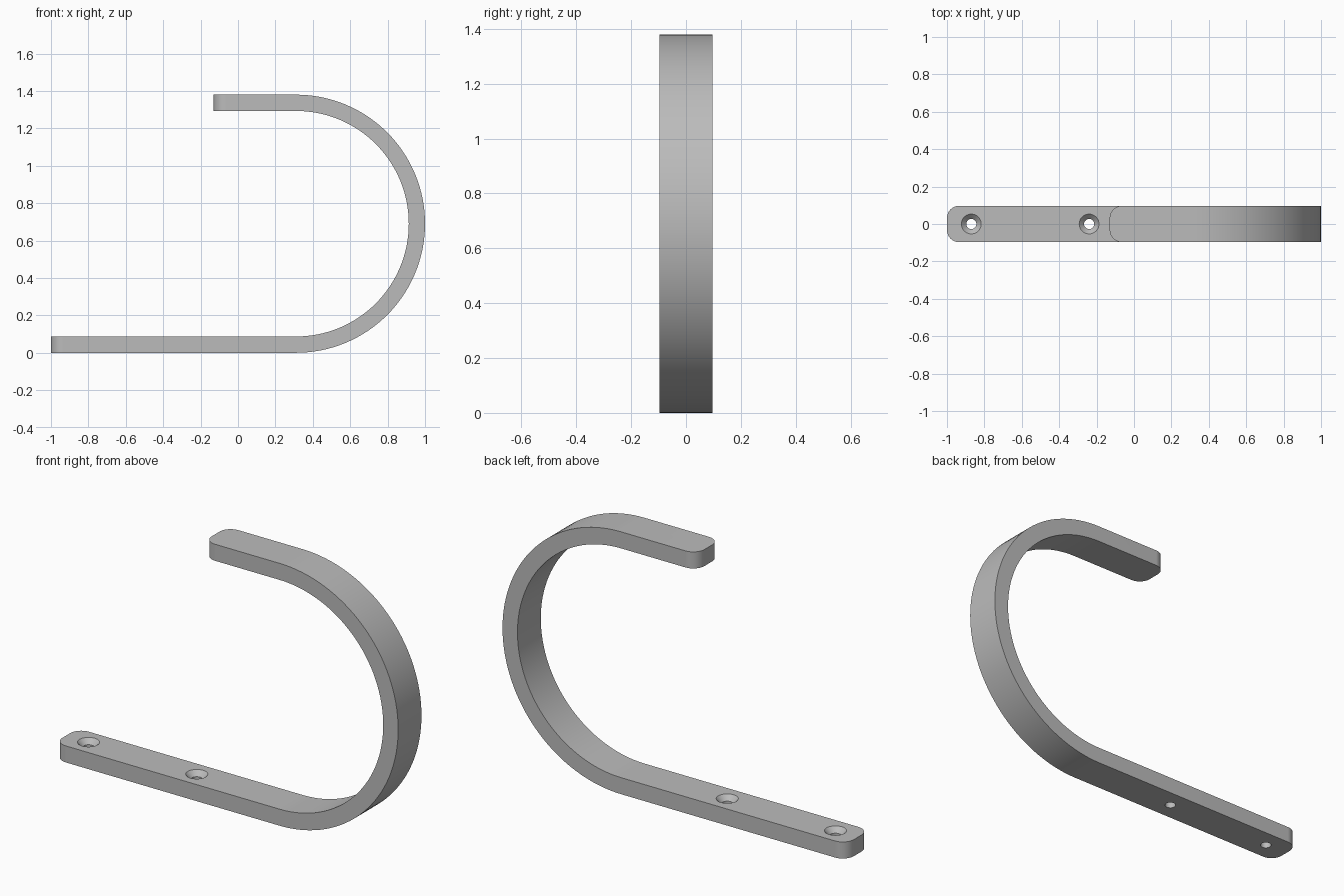
import bpy, bmesh, math

HALF_W = 0.097       # half width of the strip
THICK = 0.087
R_OUT = 0.69         # outer radius of the bend
BEND_X = 0.31        # centre of the bend
FOOT_X, TIP_X = -1.0, -0.13
HOLES = (-0.87, -0.24)
SEGS = 64

cube = bpy.data.objects.get("Cube")
if cube:
    bpy.data.objects.remove(cube, do_unlink=True)

steel = bpy.data.materials.new("grey steel")
steel.use_nodes = True
colour = (0.5, 0.5, 0.5, 1)
steel.diffuse_color = colour
steel.node_tree.nodes["Principled BSDF"].inputs["Base Color"].default_value = colour


def make_object(name, bm):
    bmesh.ops.recalc_face_normals(bm, faces=bm.faces)
    mesh = bpy.data.meshes.new(name)
    bm.to_mesh(mesh)
    bm.free()
    mesh.materials.append(steel)
    obj = bpy.data.objects.new(name, mesh)
    bpy.context.collection.objects.link(obj)
    return obj


def path(radius):
    """Foot, half-circle bend and tip, at one radius of the strip."""
    pts = [(FOOT_X, R_OUT - radius)]
    for i in range(SEGS + 1):
        a = -math.pi / 2 + math.pi * i / SEGS
        pts.append((BEND_X + radius * math.cos(a), R_OUT + radius * math.sin(a)))
    return pts + [(TIP_X, R_OUT + radius)]


# Bent strip: side profile extruded across the width
bm = bmesh.new()
outline = path(R_OUT) + path(R_OUT - THICK)[::-1]
side = bm.faces.new([bm.verts.new((x, -HALF_W, z)) for x, z in outline])
extruded = bmesh.ops.extrude_face_region(bm, geom=[side])["geom"]
moved = [v for v in extruded if isinstance(v, bmesh.types.BMVert)]
bmesh.ops.translate(bm, verts=moved, vec=(0, 2 * HALF_W, 0))

# Rounded corners at both ends
corners = [e for e in bm.edges
           if any(all(abs(v.co.x - x) < 1e-4 for v in e.verts) for x in (FOOT_X, TIP_X))
           and abs(e.verts[0].co.z - e.verts[1].co.z) > THICK / 2]
bmesh.ops.bevel(bm, geom=corners, offset=0.065, segments=10, profile=0.5,
                affect='EDGES')
hook = make_object("hook_strip", bm)
bpy.context.view_layer.objects.active = hook
hook.select_set(True)

# Countersunk screw holes: a turned cutter for each
for n, x in enumerate(HOLES):
    bm = bmesh.new()
    rings = []
    for r, z in ((0.027, -0.05), (0.027, THICK - 0.026),
                 (0.053, THICK), (0.053, THICK + 0.05)):
        rings.append(bmesh.ops.create_circle(bm, segments=32, radius=r)["verts"])
        bmesh.ops.translate(bm, verts=rings[-1], vec=(x, 0, z))
    for low, high in zip(rings, rings[1:]):
        for i in range(32):
            j = (i + 1) % 32
            bm.faces.new((low[i], low[j], high[j], high[i]))
    bm.faces.new(rings[0])
    bm.faces.new(rings[-1])
    cutter = make_object(f"hole_cutter_{n}", bm)
    cutter.hide_render = True
    mod = hook.modifiers.new("screw hole", 'BOOLEAN')
    mod.operation = 'DIFFERENCE'
    mod.solver = 'EXACT'
    mod.object = cutter
    bpy.ops.object.modifier_apply(modifier=mod.name)
    bpy.data.objects.remove(cutter, do_unlink=True)

# Smooth bend, crisp edges, flat faces kept flat
bpy.ops.object.shade_smooth_by_angle(angle=math.radians(30))
weighted = hook.modifiers.new("flat faces", 'WEIGHTED_NORMAL')
weighted.keep_sharp = True
